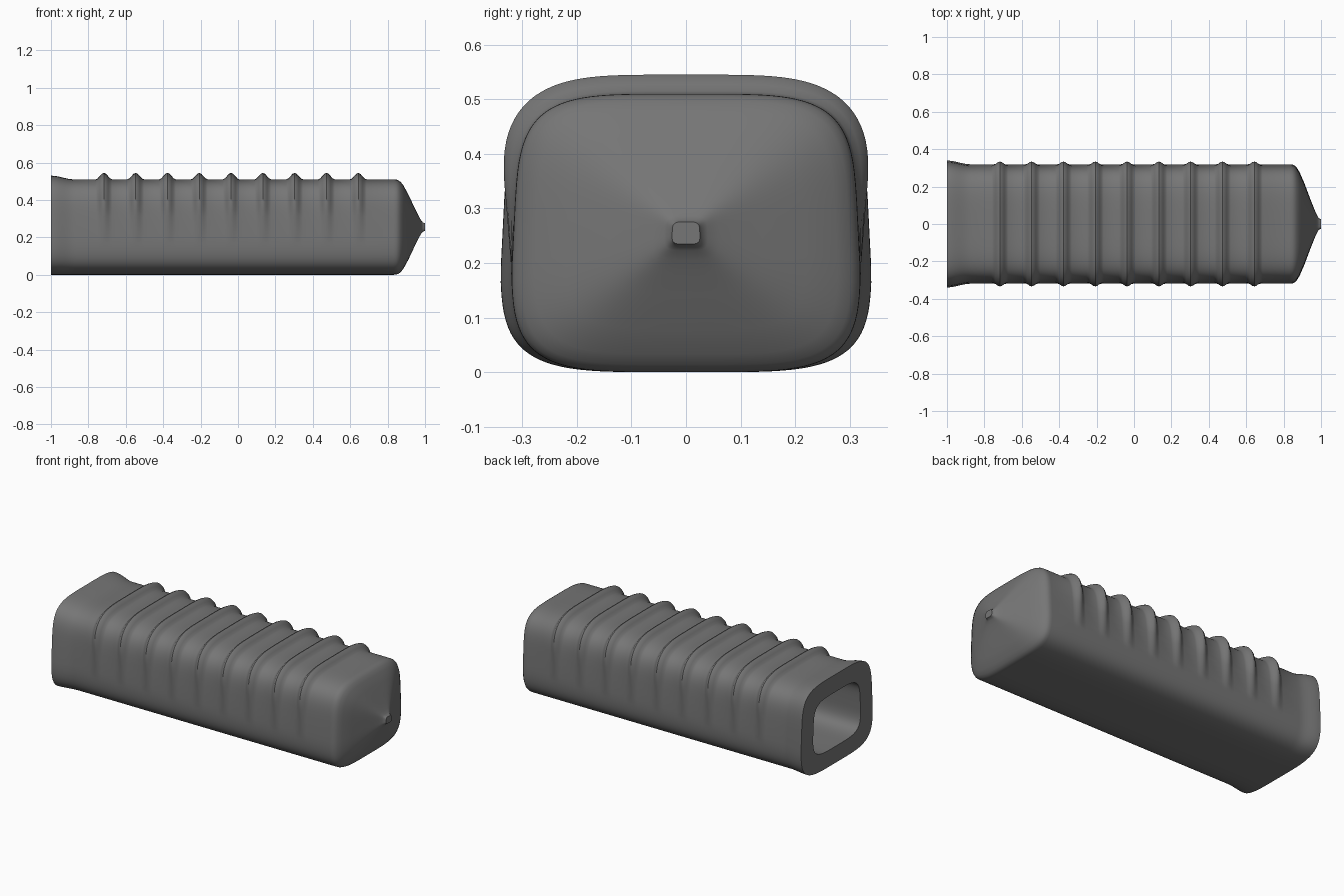
import bpy, bmesh, math

cube = bpy.data.objects.get("Cube")
if cube:
    bpy.data.objects.remove(cube)

SEGMENTS = 96
POWER = 4.5
HALF_W, HALF_H = 0.32, 0.255
RIDGES = [-0.717 + 0.17 * i for i in range(9)]
RIDGE_REACH = 0.045


def smooth(t):
    t = max(0.0, min(1.0, t))
    return t * t * (3 - 2 * t)


def signed_pow(v, p):
    return math.copysign(abs(v) ** p, v)


def section(bm, x, half_w, half_h, mid_z, flare=0.0, ridge=0.0):
    """Rounded-box ring, narrower at the top; flare and ridge swell it outward."""
    ring = []
    for i in range(SEGMENTS):
        a = 2 * math.pi * (i + 0.5) / SEGMENTS
        u = signed_pow(math.cos(a), 2 / POWER)
        v = signed_pow(math.sin(a), 2 / POWER)
        ny = signed_pow(u, POWER - 1) / half_w
        nz = signed_pow(v, POWER - 1) / half_h
        length = math.hypot(ny, nz)
        swell = ridge * smooth((v + 0.4) / 1.3)
        taper = 1 - 0.04 * max(0.0, v + 0.3)
        y = u * half_w * taper * (1 + 0.0625 * flare) + swell * ny / length
        z = mid_z + v * half_h + swell * nz / length
        z += 0.02 * flare * smooth((v + 0.2) / 1.2)
        ring.append(bm.verts.new((x, y, z)))
    return ring


def ridge_height(x):
    d = min(abs(x - c) for c in RIDGES)
    return 0.035 * math.cos(math.pi * d / (2 * RIDGE_REACH)) ** 2 if d < RIDGE_REACH else 0.0


bm = bmesh.new()
rings = []

# Blind inner cavity, from its deep end to the open rim
for x, s in ((0.84, 0.9), (0.8, 1.0), (-1.0, 1.0)):
    rings.append(section(bm, x, 0.225 * s, 0.163 * s, 0.262))

# Outer body: flared mouth, then evenly spaced ridges
stations = [-1 + 0.015 * i for i in range(10)]
for c in RIDGES:
    stations += [c + RIDGE_REACH * k / 4 for k in range(-4, 5)]
for x in sorted(stations):
    rings.append(section(bm, x, HALF_W, HALF_H, HALF_H,
                         flare=1 - smooth((x + 1) / 0.125), ridge=ridge_height(x)))

# Pinched nose ending in a small blunt tip
NOSE = ((0.83, 1), (0.845, 0.998), (0.858, 0.98), (0.87, 0.945), (0.885, 0.87),
        (0.91, 0.69), (0.94, 0.44), (0.96, 0.28), (0.972, 0.19), (0.982, 0.125),
        (0.99, 0.092), (1.0, 0.08))
for x, s in NOSE:
    rings.append(section(bm, x, HALF_W * s, HALF_H * s, HALF_H))

# Skin the rings and close both ends
for a, b in zip(rings, rings[1:]):
    for i in range(SEGMENTS):
        j = (i + 1) % SEGMENTS
        bm.faces.new((a[i], a[j], b[j], b[i]))
bm.faces.new(rings[0])
bm.faces.new(rings[-1])
bmesh.ops.recalc_face_normals(bm, faces=bm.faces[:])

mesh = bpy.data.meshes.new("ribbed_sleeve")
bm.to_mesh(mesh)
bm.free()
sleeve = bpy.data.objects.new("ribbed_sleeve", mesh)
bpy.context.collection.objects.link(sleeve)

# Single matte grey
grey = bpy.data.materials.new("matte_grey")
grey.use_nodes = True
colour = (0.18, 0.18, 0.18, 1)
grey.diffuse_color = colour
grey.node_tree.nodes["Principled BSDF"].inputs["Base Color"].default_value = colour
mesh.materials.append(grey)

bpy.ops.object.select_all(action='DESELECT')
sleeve.select_set(True)
bpy.context.view_layer.objects.active = sleeve
bpy.ops.object.shade_smooth_by_angle(angle=math.radians(40))
